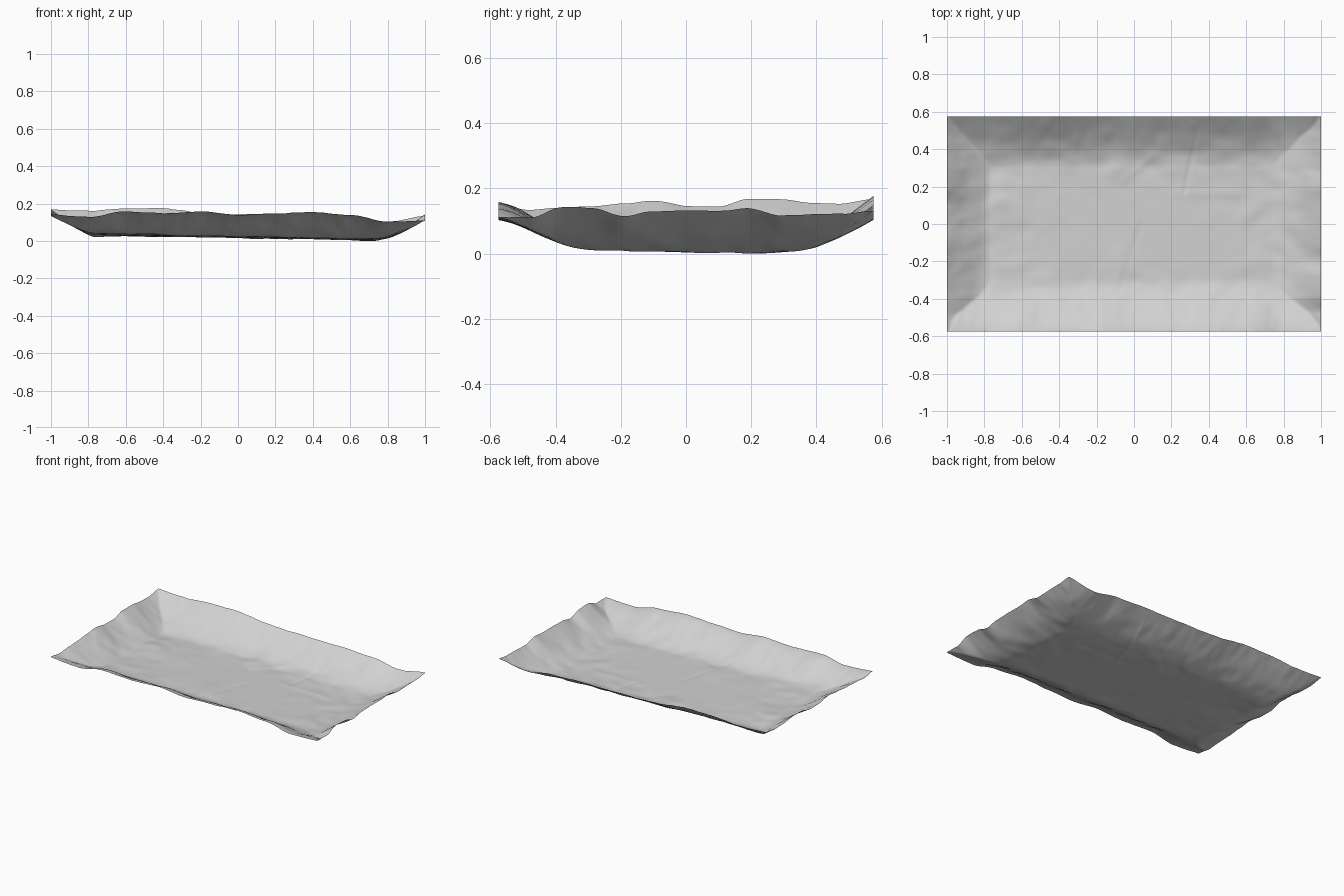
import bpy
import bmesh
from math import hypot, exp
from mathutils import Vector, noise

if "Cube" in bpy.data.objects:
    bpy.data.objects.remove(bpy.data.objects["Cube"])

HX, HY = 1.0, 0.575          # half length and half width

# Rim heights, evenly spaced along each edge
FRONT = [.148, .136, .165, .155, .165, .146, .154, .160, .146, .112, .118]
BACK = [.175, .167, .180, .181, .158, .150, .146, .150, .138, .112, .138]
LEFT = [.155, .142, .150, .153, .163, .168, .150, .150, .174, .174, .162, .160, .175]
RIGHT = [.118, .116, .148, .146, .122, .138, .142, .138, .147, .126, .127, .130, .138]

# Each wall: rim, horizontal run, steepness of foot, rim flare, noise seed
FRONT_WALL = (FRONT, 0.28, 1.6, 0.85, 41)
BACK_WALL = (BACK, 0.27, 1.5, 0.1, 37)
LEFT_WALL = (LEFT, 0.23, 1.3, 0.1, 23)
RIGHT_WALL = (RIGHT, 0.27, 1.7, 0.1, 11)


def sample(heights, u):
    """Smoothly interpolate a height list, u from 0 to 1."""
    p = min(max(u, 0), 1) * (len(heights) - 1)
    i = min(int(p), len(heights) - 2)
    f = p - i
    f = f * f * (3 - 2 * f)
    return heights[i] * (1 - f) + heights[i + 1] * f


def rough(x, y, seed):
    return noise.noise(Vector((x, y, seed)))


def bump(x, y, cx, cy, r):
    return exp(-((x - cx) ** 2 + (y - cy) ** 2) / (r * r))


def crease(x, y, a, b, width):
    """Soft line between points a and b."""
    dx, dy = b[0] - a[0], b[1] - a[1]
    t = ((x - a[0]) * dx + (y - a[1]) * dy) / (dx * dx + dy * dy)
    t = min(max(t, 0), 1)
    d = hypot(x - a[0] - t * dx, y - a[1] - t * dy)
    return exp(-(d / width) ** 2)


def floor_height(x, y):
    z = 0.026 - 0.018 * x - 0.015 * y
    # Crumpling fades out towards the calm middle
    amount = min(1, max(abs(x) / 0.75, abs(y) / 0.35)) ** 2
    z += amount * (0.008 * rough(4 * x, 5 * y, 1) + 0.006 * rough(10 * x, 12 * y, 2))
    # Dents and folds
    z += 0.008 * bump(x, y, -0.08, 0.31, 0.07)
    z -= 0.007 * bump(x, y, -0.33, -0.36, 0.09)
    z += 0.005 * bump(x, y, -0.08, -0.20, 0.07)
    z -= 0.004 * crease(x, y, (0.27, 0.17), (0.35, 0.55), 0.012)
    z += 0.002 * crease(x, y, (0.22, 0.16), (0.56, 0.16), 0.025)
    z -= 0.002 * crease(x, y, (-0.08, -0.36), (0.04, 0.0), 0.018)
    z += 0.002 * crease(x, y, (-0.06, 0.23), (0.10, 0.36), 0.022)
    return z


def wall_height(base, wall, along, half, inset):
    """Sheet height on one wall; inset is the distance in from its rim."""
    rim, run, foot, flare, seed = wall
    t = 1 - inset / run
    if t <= 0:
        return base
    f = (1 - flare) * t ** foot + flare * t ** 1.15 * t * (3 - 2 * t)
    top = sample(rim, 0.5 + along / (2 * half))
    # Folds run down the slope and calm towards the rim
    folds = 0.013 * rough(8 * along + 0.6 * t, 1.5 * t, seed)
    folds += 0.007 * rough(19 * along, 3 * t, seed + 5)
    return base + (top - base) * f + folds * f * (1.3 - t)


def tray_height(x, y):
    base = floor_height(x, y)
    end = RIGHT_WALL if x > 0 else LEFT_WALL
    side = BACK_WALL if y > 0 else FRONT_WALL
    # The higher wall wins, giving mitred corners
    return max(wall_height(base, end, y, HY, HX - abs(x)),
               wall_height(base, side, x, HX, HY - abs(y)))


# Crumpled sheet tray
bm = bmesh.new()
bmesh.ops.create_grid(bm, x_segments=200, y_segments=116, size=1)
for v in bm.verts:
    v.co.x *= HX
    v.co.y *= HY
    v.co.z = tray_height(v.co.x, v.co.y)
lowest = min(v.co.z for v in bm.verts)
for v in bm.verts:
    v.co.z -= lowest
for f in bm.faces:
    f.smooth = True
mesh = bpy.data.meshes.new("tray_sheet")
bm.to_mesh(mesh)
bm.free()
tray = bpy.data.objects.new("tray_sheet", mesh)
bpy.context.collection.objects.link(tray)

# Plain grey material
grey = bpy.data.materials.new("light_grey")
grey.use_nodes = True
colour = (0.64, 0.64, 0.64, 1)
grey.diffuse_color = colour
grey.node_tree.nodes["Principled BSDF"].inputs["Base Color"].default_value = colour
mesh.materials.append(grey)
